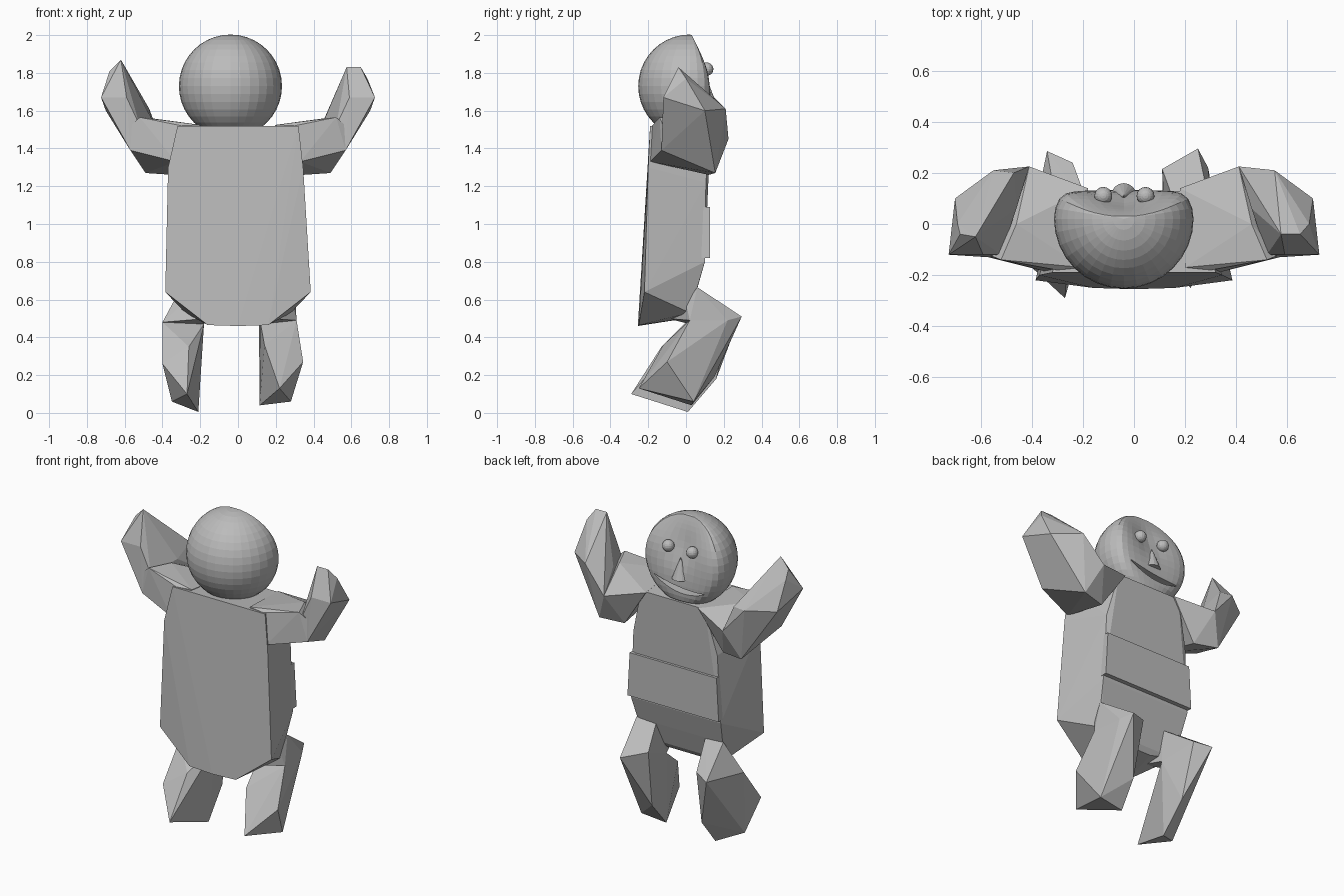
import bpy, bmesh, math
from mathutils import Vector, Matrix

cube = bpy.data.objects.get("Cube")
if cube:
    bpy.data.objects.remove(cube, do_unlink=True)

grey = bpy.data.materials.new("plain grey")
grey.use_nodes = True
tone = (0.5, 0.5, 0.5, 1)
grey.diffuse_color = tone
grey.node_tree.nodes["Principled BSDF"].inputs["Base Color"].default_value = tone


def finish(name, bm):
    bmesh.ops.recalc_face_normals(bm, faces=bm.faces)
    mesh = bpy.data.meshes.new(name)
    bm.to_mesh(mesh)
    bm.free()
    mesh.materials.append(grey)
    obj = bpy.data.objects.new(name, mesh)
    bpy.context.collection.objects.link(obj)
    return obj


def hull(name, points, side=1):
    """Faceted solid around a few corner points."""
    bm = bmesh.new()
    for x, y, z in points:
        bm.verts.new((side * x, y, z))
    res = bmesh.ops.convex_hull(bm, input=bm.verts)
    loose = {g for g in res["geom_interior"] + res["geom_unused"]
             if isinstance(g, bmesh.types.BMVert)}
    bmesh.ops.delete(bm, geom=list(loose), context="VERTS")
    return finish(name, bm)


def both(points):
    return [(s * x, y, z) for x, y, z in points for s in (-1, 1)]


# Torso: wide flat back, narrower front
hull("torso", both([
    (.32, -.19, 1.52), (.385, -.22, .64), (.16, -.25, .465),
    (.22, .13, 1.5), (.29, .105, 1.22), (.295, .1, 1.1), (.31, .1, .8),
    (.28, .06, .66), (.28, .02, .53), (.12, .0, .5)])
    + [(0, -.255, .46), (-.37, -.2, 1.3), (.345, -.2, 1.3)])
# Raised belly band
hull("belly_band", both([
    (.3, .128, 1.09), (.315, .128, .82), (.295, 0, 1.09), (.31, 0, .82)]))

# Arms, raised with bent elbows
upper_arm = [
    (.2, -.17, 1.525), (.33, -.19, 1.33), (.3, -.18, 1.52), (.34, .12, 1.26),
    (.18, .14, 1.5), (.52, -.14, 1.565), (.57, -.12, 1.52), (.57, -.13, 1.39),
    (.49, .155, 1.27), (.41, .225, 1.45), (.46, .0, 1.56)]
forearm = [
    (.725, -.12, 1.67), (.59, -.12, 1.67), (.7, .1, 1.6), (.55, .21, 1.61),
    (.46, .06, 1.56), (.41, .225, 1.45), (.49, .155, 1.27), (.57, -.13, 1.39),
    (.52, -.12, 1.52)]
left_hand = [(.575, -.04, 1.83), (.65, -.04, 1.83), (.685, .0, 1.77)]
right_hand = [(.62, -.05, 1.87), (.68, -.04, 1.81), (.69, .0, 1.76),
              (.47, .2, 1.61)]

# Legs, knees pushed forward and feet tucked back
hip = [(.29, .0, .58), (.16, -.1, .5), (.3, .06, .665), (.17, .05, .66)]
left_knee = [(.25, .295, .51), (.11, .215, .55), (.29, .22, .49),
             (.31, .02, .49), (.12, .02, .47)]
left_foot = [(.345, -.1, .27), (.14, -.12, .36), (.22, -.25, .13),
             (.28, .04, .06), (.115, .03, .04), (.13, .15, .19)]
right_knee = [(.34, .285, .51), (.24, .24, .53), (.4, .0, .48),
              (.18, .03, .47)]
right_foot = [(.4, -.17, .26), (.26, -.13, .35), (.28, -.22, .2),
              (.27, -.29, .1), (.35, -.08, .06), (.21, .01, .005),
              (.2, .0, .33), (.22, .16, .18)]
for label, s, hand, knee, foot in (
        ("left", 1, left_hand, left_knee, left_foot),
        ("right", -1, right_hand, right_knee, right_foot)):
    hull(label + "_upper_arm", upper_arm, s)
    hull(label + "_forearm", forearm + hand, s)
    hull(label + "_thigh", hip + knee, s)
    hull(label + "_shin", knee + foot, s)

# Head: sphere with a sloped, slightly hollow face and a soft rim
centre = Vector((-.04, .02, 1.73))
bm = bmesh.new()
bmesh.ops.create_uvsphere(bm, u_segments=32, v_segments=20, radius=.273)
for v in bm.verts:
    if v.co.y > .001:
        depth = v.co.y / .273
        limits = (.78 * v.co.y, max(.005, .012 + .5 * (.27 - v.co.z)), .116)
        brow = math.exp(-(v.co.x / .11) ** 2 - ((v.co.z - .1) / .12) ** 2)
        v.co.y = sum(a ** -5 for a in limits) ** -.2 - .035 * brow * depth
    v.co += centre
head = finish("head", bm)

# Smiling mouth, cut as a curved, tilted slot
bm = bmesh.new()
rows = []
for i in range(13):
    t = i / 6 - 1
    x, low = centre.x + .17 * t, 1.56 + .045 * t * t + .022 * t
    high = low + .004 + .03 * (1 - t * t)
    rows.append([bm.verts.new(p) for p in (
        (x, .065, low), (x, .3, low), (x, .3, high), (x, .065, high))])
for a, b in zip(rows, rows[1:]):
    for j in range(4):
        k = (j + 1) % 4
        bm.faces.new((a[j], a[k], b[k], b[j]))
bm.faces.new(rows[0])
bm.faces.new(rows[-1])
cutter = finish("mouth_cutter", bm)
cutter.hide_render = True
cut = head.modifiers.new("mouth", "BOOLEAN")
cut.operation, cut.object, cut.solver = "DIFFERENCE", cutter, "EXACT"
bpy.context.view_layer.objects.active = head
bpy.ops.object.modifier_apply(modifier=cut.name)
bpy.data.objects.remove(cutter, do_unlink=True)

# Eyes
for label, x in (("left", .045), ("right", -.12)):
    bm = bmesh.new()
    bmesh.ops.create_uvsphere(bm, u_segments=16, v_segments=10, radius=.035,
                              matrix=Matrix.Translation((x, .11, 1.82)))
    finish(label + "_eye", bm)

# Cone nose, point upwards
bm = bmesh.new()
bmesh.ops.create_cone(bm, cap_ends=True, segments=16, radius1=.05, radius2=0,
                      depth=.13, matrix=Matrix.Translation((-.04, .11, 1.705)))
finish("nose", bm)
